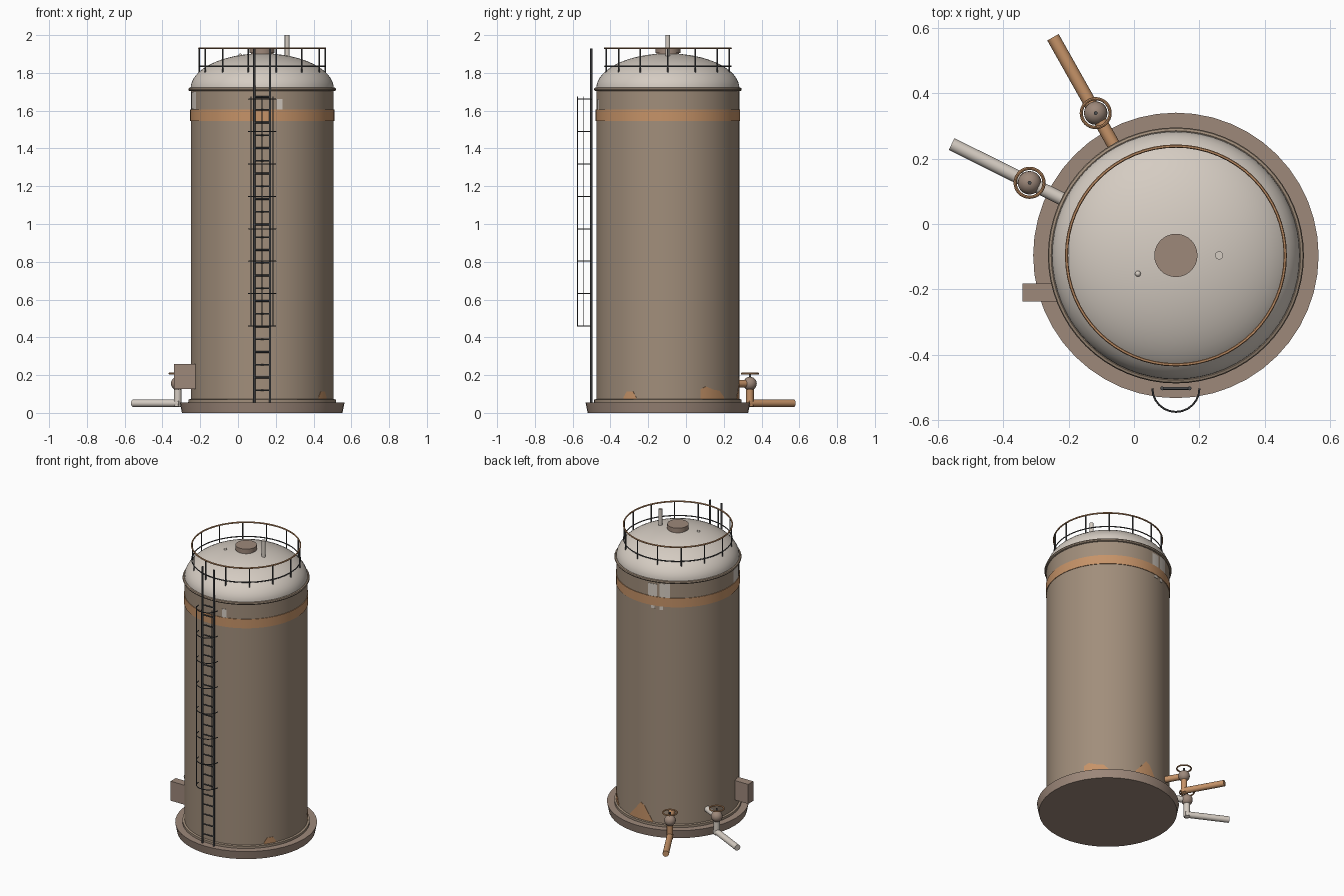
import bpy, bmesh, math
from mathutils import Vector

if "Cube" in bpy.data.objects:
    bpy.data.objects.remove(bpy.data.objects["Cube"])

CX, CY, R = 0.128, -0.096, 0.378   # tank axis and shell radius


def material(name, rgb):
    m = bpy.data.materials.new(name)
    lin = [((c / 255 + 0.055) / 1.055) ** 2.4 for c in rgb]
    m.diffuse_color = (*lin, 1)
    m.use_nodes = True
    m.node_tree.nodes["Principled BSDF"].inputs["Base Color"].default_value = m.diffuse_color
    return m


BROWN = material("tank brown", (161, 142, 123))
BASE = material("base brown", (157, 136, 122))
CREAM = material("pale cream", (213, 204, 194))
RUST = material("rust orange", (198, 147, 104))
DARK = material("dark steel", (76, 77, 79))


def polar(r, deg, z):
    a = math.radians(deg)
    return Vector((CX + r * math.cos(a), CY + r * math.sin(a), z))


def finish(bm, name, mat, angle=35):
    bmesh.ops.recalc_face_normals(bm, faces=bm.faces[:])
    me = bpy.data.meshes.new(name)
    bm.to_mesh(me)
    bm.free()
    ob = bpy.data.objects.new(name, me)
    bpy.context.collection.objects.link(ob)
    me.materials.append(mat)
    bpy.ops.object.select_all(action='DESELECT')
    ob.select_set(True)
    bpy.context.view_layer.objects.active = ob
    bpy.ops.object.shade_smooth_by_angle(angle=math.radians(angle))
    return ob


def lathe(name, profile, mat, center=(CX, CY), seg=64, closed=False):
    """Revolve (radius, z) points around a vertical axis."""
    bm = bmesh.new()
    vs = [bm.verts.new((center[0] + r, center[1], z)) for r, z in profile]
    es = [bm.edges.new(p) for p in zip(vs, vs[1:])]
    if closed:
        es.append(bm.edges.new((vs[-1], vs[0])))
    bmesh.ops.spin(bm, geom=vs + es, cent=(*center, 0), axis=(0, 0, 1),
                   angle=math.tau, steps=seg, use_merge=True)
    bmesh.ops.remove_doubles(bm, verts=bm.verts[:], dist=1e-5)
    return finish(bm, name, mat)


def ring(name, radius, tube, z, mat, center=(CX, CY), seg=64, sides=8):
    prof = [(radius + tube * math.cos(math.tau * i / sides),
             z + tube * math.sin(math.tau * i / sides)) for i in range(sides)]
    return lathe(name, prof, mat, center, seg, closed=True)


def rods(name, paths, radius, mat, res=2):
    """Round bars along a set of polylines, turned into one mesh."""
    cu = bpy.data.curves.new(name, 'CURVE')
    cu.dimensions = '3D'
    cu.bevel_depth = radius
    cu.bevel_resolution = res
    cu.use_fill_caps = True
    for path in paths:
        sp = cu.splines.new('POLY')
        sp.points.add(len(path) - 1)
        for p, co in zip(sp.points, path):
            p.co = (*co, 1)
    ob = bpy.data.objects.new(name, cu)
    bpy.context.collection.objects.link(ob)
    bm = bmesh.new()
    bm.from_mesh(ob.to_mesh())
    bpy.data.objects.remove(ob)
    return finish(bm, name, mat, 50)


def patch(name, columns, mat):
    """Thin curved plate on the shell; columns are (degrees, low z, high z)."""
    bm = bmesh.new()
    prev = None
    for (a0, l0, h0), (a1, l1, h1) in zip(columns, columns[1:]):
        n = max(1, round((a1 - a0) / 2))
        for i in range(n + 1):
            t = i / n
            a, lo, hi = a0 + (a1 - a0) * t, l0 + (l1 - l0) * t, h0 + (h1 - h0) * t
            cur = [bm.verts.new(polar(R + d, a, z))
                   for d, z in ((0.002, lo), (0.002, hi), (-0.002, hi), (-0.002, lo))]
            if prev:
                for k in range(4):
                    j = (k + 1) % 4
                    bm.faces.new((prev[k], prev[j], cur[j], cur[k]))
            prev = cur
    bmesh.ops.remove_doubles(bm, verts=bm.verts[:], dist=1e-5)
    finish(bm, name, mat)


# Foundation, shell, rims and paint band
lathe("foundation", [(0, 0), (0.425, 0), (0.436, 0.056), (0, 0.056)], BASE, seg=48)
lathe("tank_shell", [(0, 0.05), (R, 0.05), (R, 1.715), (0, 1.715)], BROWN)
lathe("bottom_flange", [(R - 0.01, 0.056), (0.391, 0.056), (0.391, 0.071), (R - 0.01, 0.075)], BROWN)
ring("top_rim", 0.381, 0.010, 1.713, BROWN)
lathe("paint_band", [(R - 0.004, 1.545), (0.382, 1.545), (0.382, 1.606), (R - 0.004, 1.606)],
      RUST, closed=True)

# Domed roof with hatch, vent and small knob
dome = [(0.379 * math.cos(t), 1.718 + 0.185 * math.sin(t))
        for t in [math.pi / 2 * i / 16 for i in range(16)]] + [(0, 1.903)]
lathe("dome_roof", dome, CREAM)
lathe("roof_hatch", [(0, 1.88), (0.06, 1.88), (0.06, 1.905), (0.066, 1.905),
                     (0.066, 1.935), (0, 1.935)], BASE, seg=32)
lathe("vent_pipe", [(0, 1.86), (0.0125, 1.86), (0.0125, 2.0), (0, 2.0)],
      CREAM, center=(0.26, CY), seg=16)
bm = bmesh.new()
bmesh.ops.create_uvsphere(bm, u_segments=12, v_segments=8, radius=0.009)
bmesh.ops.translate(bm, verts=bm.verts[:], vec=(0.012, -0.152, 1.893))
finish(bm, "roof_knob", CREAM)

# Roof guard rail
ring("guard_top_rail", 0.334, 0.005, 1.931, RUST, sides=6)
ring("guard_mid_rail", 0.334, 0.0035, 1.835, DARK, sides=6)
rods("guard_posts", [[polar(0.334, 360 / 14 * i, 1.80), polar(0.334, 360 / 14 * i, 1.931)]
                     for i in range(14)], 0.004, DARK)

# Ladder with safety cage
LY = -0.502
rods("ladder_rails", [[(CX + s * 0.042, LY, 0.056), (CX + s * 0.042, LY, 1.93)]
                      for s in (-1, 1)], 0.006, DARK)
rods("ladder_rungs", [[(CX - 0.042, LY, 0.12 + 0.0675 * i), (CX + 0.042, LY, 0.12 + 0.0675 * i)]
                      for i in range(24)], 0.0045, DARK)


def cage(deg, z):
    a = math.radians(deg)
    return (CX + 0.072 * math.cos(a), LY + 0.072 * math.sin(a), z)


rods("cage_hoops", [[cage(180 + 15 * k, 0.46 + 0.1715 * i) for k in range(13)]
                    for i in range(8)], 0.003, DARK, 1)
rods("cage_straps", [[cage(d, 0.46), cage(d, 1.675)] for d in (216, 270, 324)], 0.0025, DARK, 1)

# Control box on the left side
bm = bmesh.new()
bmesh.ops.create_cube(bm, size=1)
bmesh.ops.scale(bm, verts=bm.verts[:], vec=(0.115, 0.055, 0.132))
bmesh.ops.translate(bm, verts=bm.verts[:], vec=(-0.2825, -0.209, 0.193))
finish(bm, "control_box", BASE)

# Outlet pipes with valve body, stem and hand wheel
for tag, deg, mat in (("rear", 119.4, RUST), ("side", 153.6, CREAM)):
    v = polar(0.499, deg, 0.155)
    rods(tag + "_outlet_stub", [[polar(0.36, deg, 0.155), v]], 0.02, mat, 4)
    rods(tag + "_outlet_drop", [[v, polar(0.499, deg, 0.034)]], 0.02, mat, 4)
    rods(tag + "_outlet_run", [[polar(0.485, deg, 0.051), polar(0.765, deg, 0.051)]], 0.02, mat, 4)
    bm = bmesh.new()
    bmesh.ops.create_uvsphere(bm, u_segments=20, v_segments=12, radius=0.036)
    bmesh.ops.translate(bm, verts=bm.verts[:], vec=v)
    finish(bm, tag + "_valve_body", BASE)
    rods(tag + "_valve_stem", [[v, v + Vector((0, 0, 0.054))]], 0.006, DARK)
    ring(tag + "_hand_wheel", 0.044, 0.005, 0.208, RUST, center=(v.x, v.y), seg=32)

# Rust stains near the bottom
patch("rust_stain_right", [(-38, 0.07, 0.085), (-35, 0.07, 0.113), (-29, 0.07, 0.113),
                           (-26, 0.07, 0.08)], RUST)
patch("rust_stain_corner", [(27, 0.07, 0.125), (32, 0.07, 0.14), (40, 0.07, 0.122),
                            (46, 0.07, 0.118), (52, 0.07, 0.08)], RUST)
patch("rust_stain_rear", [(74, 0.07, 0.08), (82, 0.07, 0.14), (88, 0.07, 0.19),
                          (92, 0.07, 0.175), (101, 0.07, 0.08)], RUST)

# Worn pale patches and drips under the roof
for i, (a0, a1, lo, hi) in enumerate((
        (96, 105, 1.59, 1.69), (107.5, 117.5, 1.585, 1.70), (99, 103, 1.525, 1.6),
        (107.5, 111, 1.52, 1.6), (189, 203, 1.61, 1.70), (-78, -73.5, 1.6, 1.663))):
    patch("worn_patch_%d" % (i + 1), [(a0, lo, hi), (a1, lo, hi)], CREAM)
